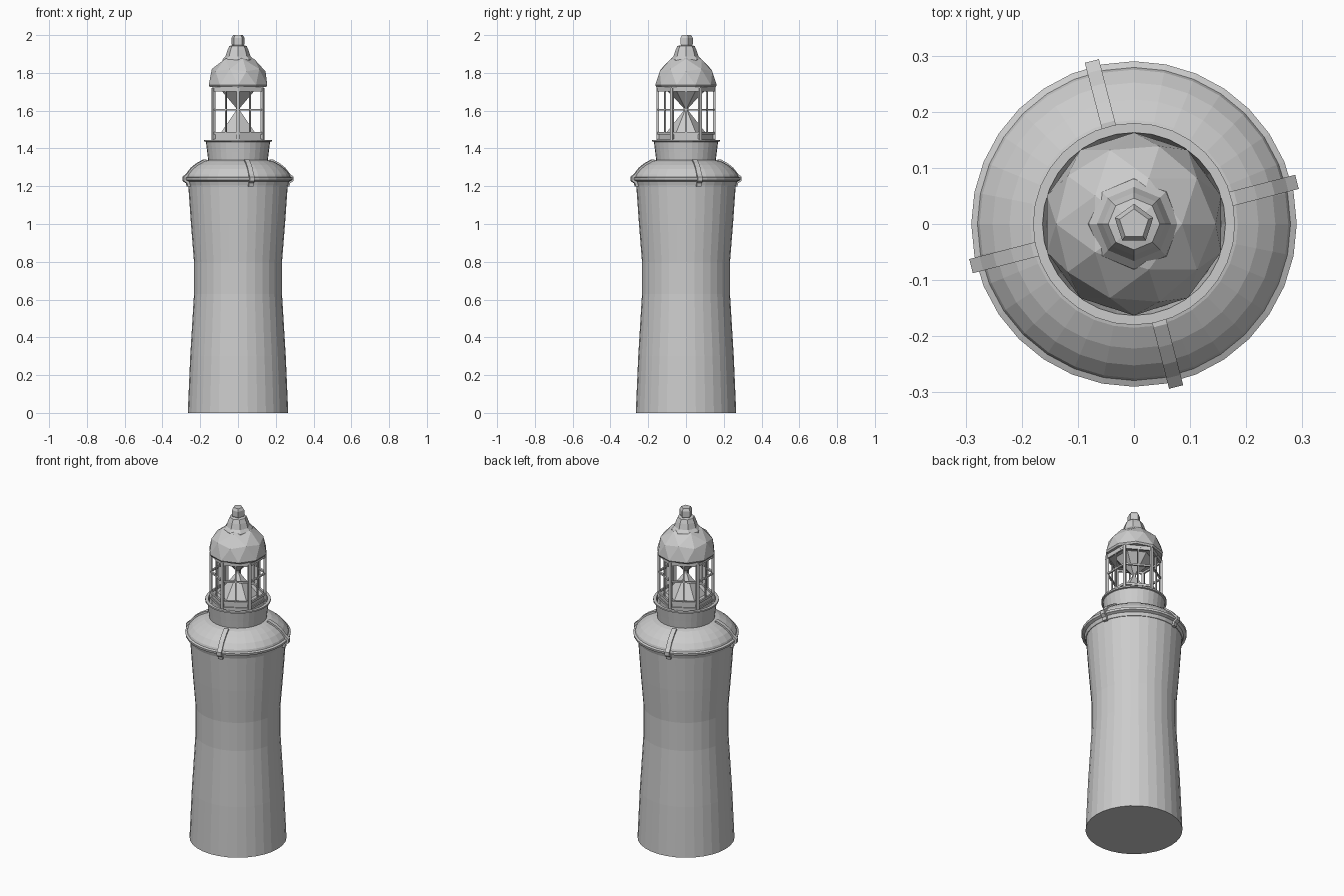
import bpy, bmesh, math
from mathutils import Vector, Matrix

if "Cube" in bpy.data.objects:
    bpy.data.objects.remove(bpy.data.objects["Cube"])

stone = bpy.data.materials.new("plain_grey")
stone.diffuse_color = (0.6, 0.6, 0.6, 1)
stone.use_nodes = True
stone.node_tree.nodes["Principled BSDF"].inputs["Base Color"].default_value = stone.diffuse_color


def finish(bm, name):
    bmesh.ops.recalc_face_normals(bm, faces=bm.faces)
    me = bpy.data.meshes.new(name)
    bm.to_mesh(me)
    bm.free()
    me.materials.append(stone)
    ob = bpy.data.objects.new(name, me)
    bpy.context.collection.objects.link(ob)
    return ob


def lathe(name, profile, sides):
    """Turn an (r, z) profile about z, one vertex on +y, ends capped."""
    bm = bmesh.new()
    rings = []
    for r, z in profile:
        rings.append([bm.verts.new((r * math.cos(math.pi / 2 + math.tau * i / sides),
                                    r * math.sin(math.pi / 2 + math.tau * i / sides), z))
                      for i in range(sides)])
    for a, b in zip(rings, rings[1:]):
        for i in range(sides):
            j = (i + 1) % sides
            bm.faces.new((a[i], a[j], b[j], b[i]))
    bm.faces.new(rings[0])
    bm.faces.new(rings[-1])
    return finish(bm, name)


def bar(bm, p, q, w, d):
    """Box from p to q; d is its depth towards the axis, w its width."""
    p, q = Vector(p), Vector(q)
    along = (q - p).normalized()
    mid = (p + q) / 2
    out = Vector((mid.x, mid.y, 0)).normalized()
    side = along.cross(out)
    m = Matrix((side * w, out * d, along * (q - p).length)).transposed().to_4x4()
    bmesh.ops.create_cube(bm, size=1, matrix=Matrix.Translation(mid) @ m)


# Waisted tower
lathe("tower", [(.266, 0), (.253, .3), (.233, .63), (.233, .8),
                (.249, 1.0), (.263, 1.2), (.266, 1.235)], 32)

# Overhanging cornice and curved gallery roof
lathe("cornice_roof", [(.25, 1.2), (.266, 1.205), (.272, 1.225), (.288, 1.232),
                       (.290, 1.245), (.279, 1.25), (.275, 1.262), (.252, 1.29),
                       (.222, 1.313), (.185, 1.332), (.15, 1.34)], 32)

# Four straps over the roof edge
outline = [(.175, 1.342), (.187, 1.342), (.224, 1.322), (.256, 1.298), (.281, 1.266),
           (.300, 1.25), (.300, 1.228), (.282, 1.216), (.278, 1.198), (.262, 1.198),
           (.262, 1.24), (.24, 1.28), (.175, 1.32)]
for k in range(4):
    bm = bmesh.new()
    face = bm.faces.new([bm.verts.new((r, -.013, z)) for r, z in outline])
    ext = bmesh.ops.extrude_face_region(bm, geom=[face])["geom"]
    bmesh.ops.translate(bm, vec=(0, .026, 0),
                        verts=[v for v in ext if isinstance(v, bmesh.types.BMVert)])
    bmesh.ops.rotate(bm, verts=bm.verts, matrix=Matrix.Rotation(math.radians(14.5 + 90 * k), 3, 'Z'))
    finish(bm, f"roof_strap_{k + 1}")

# Flared parapet with a floor inside
lathe("parapet", [(.157, 1.33), (.163, 1.38), (.170, 1.435), (.180, 1.437), (.180, 1.446),
                  (.163, 1.446), (.156, 1.39), (.02, 1.39)], 32)

# Six-sided lantern base and head
lathe("lantern_base", [(.148, 1.385), (.148, 1.475), (.02, 1.475)], 6)
lathe("lantern_head", [(.155, 1.712), (.155, 1.728)], 6)

# Lantern frame: corner posts, thin middle posts and rails
bm = bmesh.new()
R = .149
corner = [Vector((R * math.cos(math.radians(90 + 60 * i)),
                  R * math.sin(math.radians(90 + 60 * i)), 0)) for i in range(6)]


def up(v, z):
    return (v.x, v.y, z)


for i in range(6):
    a, b = corner[i], corner[(i + 1) % 6]
    mid = (a + b) / 2
    bar(bm, up(a, 1.39), up(a, 1.72), .016, .014)
    bar(bm, up(mid, 1.475), up(mid, 1.72), .008, .008)
    for z, w in ((1.445, .012), (1.48, .014), (1.605, .010), (1.708, .014)):
        bar(bm, up(a, z), up(b, z), w, .010)
finish(bm, "lantern_frame")

# Lamp: two cones tip to tip
lathe("lamp", [(.11, 1.476), (.012, 1.60), (.012, 1.615), (.11, 1.715)], 6)

# Faceted dome: upper half of a coarse sphere
bm = bmesh.new()
bmesh.ops.create_icosphere(bm, subdivisions=2, radius=.163)
bmesh.ops.delete(bm, geom=[v for v in bm.verts if v.co.z < -.01], context='VERTS')
rim = [e for e in bm.edges if e.is_boundary]
ext = bmesh.ops.extrude_edge_only(bm, edges=rim)["geom"]
for v in ext:
    if isinstance(v, bmesh.types.BMVert):
        v.co = (v.co.x * .96, v.co.y * .96, -.01)
bmesh.ops.holes_fill(bm, edges=[e for e in bm.edges if e.is_boundary], sides=0)
bmesh.ops.translate(bm, verts=bm.verts, vec=(0, 0, 1.735))
finish(bm, "dome")

# Bell-shaped cap and knob
lathe("dome_cap", [(.084, 1.855), (.080, 1.873), (.066, 1.888), (.056, 1.92),
                   (.046, 1.942), (.03, 1.946)], 8)
lathe("knob", [(.03, 1.94), (.036, 1.953), (.036, 1.985), (.027, 2.0)], 5)
